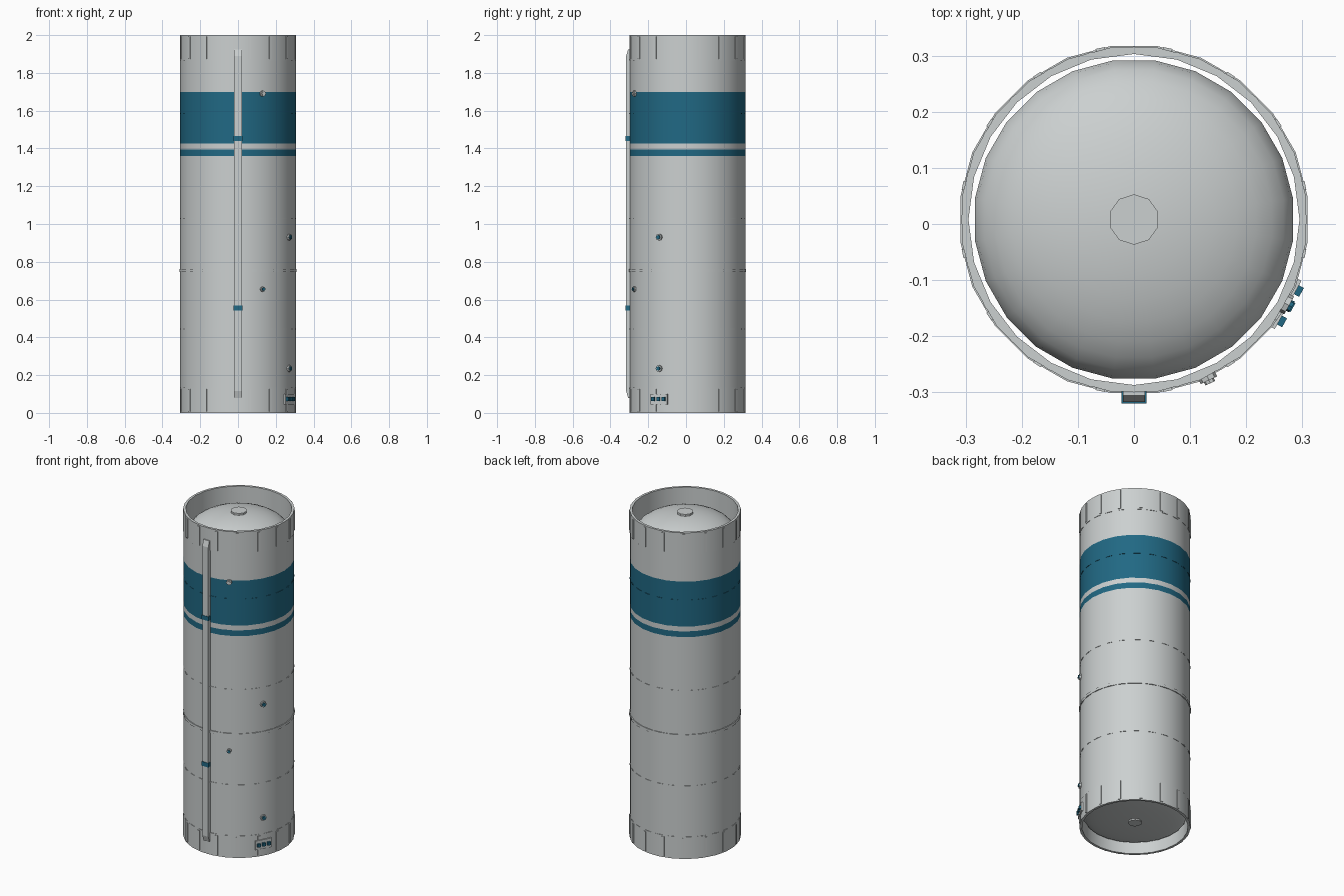
import bpy
import bmesh
from math import cos, sin, pi, radians
from mathutils import Matrix, Vector

if "Cube" in bpy.data.objects:
    bpy.data.objects.remove(bpy.data.objects["Cube"])

CENTRE_Y = 0.008
SIDES = 24
HALF_STEP = pi / SIDES


def material(name, rgb):
    m = bpy.data.materials.new(name)
    m.use_nodes = True
    m.diffuse_color = (*rgb, 1)
    m.node_tree.nodes["Principled BSDF"].inputs["Base Color"].default_value = (*rgb, 1)
    return m


GREY = material("light grey paint", (0.60, 0.63, 0.63))
BLUE = material("deep blue paint", (0.015, 0.14, 0.23))


def finish(name, bm, mats, smooth=True):
    bmesh.ops.recalc_face_normals(bm, faces=bm.faces)
    mesh = bpy.data.meshes.new(name)
    bm.to_mesh(mesh)
    bm.free()
    obj = bpy.data.objects.new(name, mesh)
    bpy.context.collection.objects.link(obj)
    for m in mats:
        mesh.materials.append(m)
    if smooth:
        bpy.ops.object.select_all(action="DESELECT")
        obj.select_set(True)
        bpy.context.view_layer.objects.active = obj
        bpy.ops.object.shade_smooth_by_angle(angle=radians(30))
    return obj


def lathe(name, profile, sides=SIDES, turn=0.0, closed=True, mats=(GREY,), rule=None):
    """Spin (radius, z) points; rule picks the material from a face's centre."""
    bm = bmesh.new()
    rings = []
    for r, z in profile:
        if r == 0:
            rings.append([bm.verts.new((0, CENTRE_Y, z))] * sides)
        else:
            rings.append([bm.verts.new((r * cos(turn + 2 * pi * i / sides),
                                        CENTRE_Y + r * sin(turn + 2 * pi * i / sides), z))
                          for i in range(sides)])
    pairs = list(zip(rings, rings[1:]))
    if closed:
        pairs.append((rings[-1], rings[0]))
    for a, b in pairs:
        for i in range(sides):
            j = (i + 1) % sides
            corners = list(dict.fromkeys((a[i], a[j], b[j], b[i])))
            face = bm.faces.new(corners)
            if rule:
                face.material_index = rule(face.calc_center_median())
    return finish(name, bm, mats)


def hoop(name, outer, inner, low, high, turn=HALF_STEP, mat=GREY):
    return lathe(name, [(outer, low), (outer, high), (inner, high), (inner, low)],
                 turn=turn, mats=(mat,))


def radial(angle, radius, z):
    """Frame on the hull: local x outward, y around, z up."""
    return (Matrix.Translation((0, CENTRE_Y, z)) @ Matrix.Rotation(angle, 4, "Z")
            @ Matrix.Translation((radius, 0, 0)))


def add_box(bm, frame, size):
    bmesh.ops.create_cube(bm, size=1, matrix=frame @ Matrix.Diagonal((*size, 1)))


# Hull tube with painted bands
OUTER, INNER = 0.308, 0.295
BANDS = [(1.36, 1.395), (1.425, 1.70)]


def band_rule(c):
    outside = Vector((c.x, c.y - CENTRE_Y)).length > 0.301
    return int(outside and any(a < c.z < b for a, b in BANDS))


levels = [0.0] + [z for band in BANDS for z in band] + [2.0]
lathe("hull", [(OUTER, z) for z in levels] + [(INNER, 2.0), (INNER, 0.0)],
      mats=(GREY, BLUE), rule=band_rule)

# End collars with upright ribs
for label, low, high in (("bottom", 0.0, 0.135), ("top", 1.865, 2.0)):
    hoop(label + "_collar", 0.3095, 0.300, low, high)
    bm = bmesh.new()
    for i in range(16):
        add_box(bm, radial((i + 0.5) * pi / 8, 0.3065, (low + high) / 2), (0.010, 0.016, 0.118))
    finish(label + "_ribs", bm, (GREY,), smooth=False)

# Seam hoops
for label, z in (("lower", 0.445), ("upper", 1.03)):
    hoop(label + "_seam", 0.3092, 0.300, z - 0.003, z + 0.003)
hoop("band_seam", 0.3092, 0.300, 1.582, 1.588, mat=BLUE)
hoop("middle_joint", 0.312, 0.300, 0.747, 0.763)


# Tank end domes with centre caps
def dome(name, base, height, cap_r, cap_height):
    steps = 9
    profile = [(0.286 * cos(k * pi / 2 / steps), base + height * sin(k * pi / 2 / steps))
               for k in range(steps)] + [(0, base + height)]
    lathe(name, profile, turn=HALF_STEP, closed=False)
    tip = base + height + cap_height
    lathe(name + "_cap", [(cap_r, base + height * 0.97), (cap_r, tip), (0, tip)],
          sides=10, turn=pi / 10, closed=False)


dome("top_dome", 1.85, 0.13, 0.045, 0.010)
dome("bottom_dome", 0.07, -0.035, 0.038, -0.008)

# Cable duct down the front with sloped ends
bm = bmesh.new()
side = [(-0.295, 0.08), (-0.306, 0.08), (-0.317, 0.115), (-0.317, 1.89),
        (-0.306, 1.925), (-0.295, 1.925)]
face = bm.faces.new([bm.verts.new((-0.02, y, z)) for y, z in side])
ext = bmesh.ops.extrude_face_region(bm, geom=[face])
bmesh.ops.translate(bm, vec=(0.04, 0, 0),
                    verts=[v for v in ext["geom"] if isinstance(v, bmesh.types.BMVert)])
finish("cable_duct", bm, (GREY,), smooth=False)
for label, z in (("lower", 0.555), ("upper", 1.453)):
    bm = bmesh.new()
    add_box(bm, Matrix.Translation((0, -0.308, z)), (0.045, 0.024, 0.026))
    finish(label + "_duct_clamp", bm, (BLUE,), smooth=False)


# Round hull fittings
def stud(name, angle, z, radius, core_mat):
    for part, r, depth, mat in (("base", radius, 0.014, GREY), ("core", radius * 0.6, 0.020, core_mat)):
        bm = bmesh.new()
        bmesh.ops.create_cone(bm, cap_ends=True, segments=8, radius1=r, radius2=r, depth=depth,
                              matrix=radial(angle, 0.302 + depth / 2, z) @ Matrix.Rotation(pi / 2, 4, "Y"))
        finish(name + "_" + part, bm, (mat,))


SIDE, FRONT = radians(-29), radians(-65)
stud("low_side_fitting", SIDE, 0.235, 0.018, BLUE)
stud("high_side_fitting", SIDE, 0.93, 0.018, BLUE)
stud("low_front_fitting", FRONT, 0.655, 0.014, BLUE)
stud("high_front_fitting", FRONT, 1.69, 0.016, GREY)

# Connector panel with three sockets
bm = bmesh.new()
add_box(bm, radial(SIDE, 0.307, 0.073), (0.014, 0.098, 0.056))
finish("connector_panel", bm, (GREY,), smooth=False)
bm = bmesh.new()
for k in (-1, 0, 1):
    add_box(bm, radial(SIDE, 0.317, 0.073) @ Matrix.Translation((0, k * 0.031, 0)),
            (0.014, 0.018, 0.020))
finish("connector_sockets", bm, (BLUE,), smooth=False)
